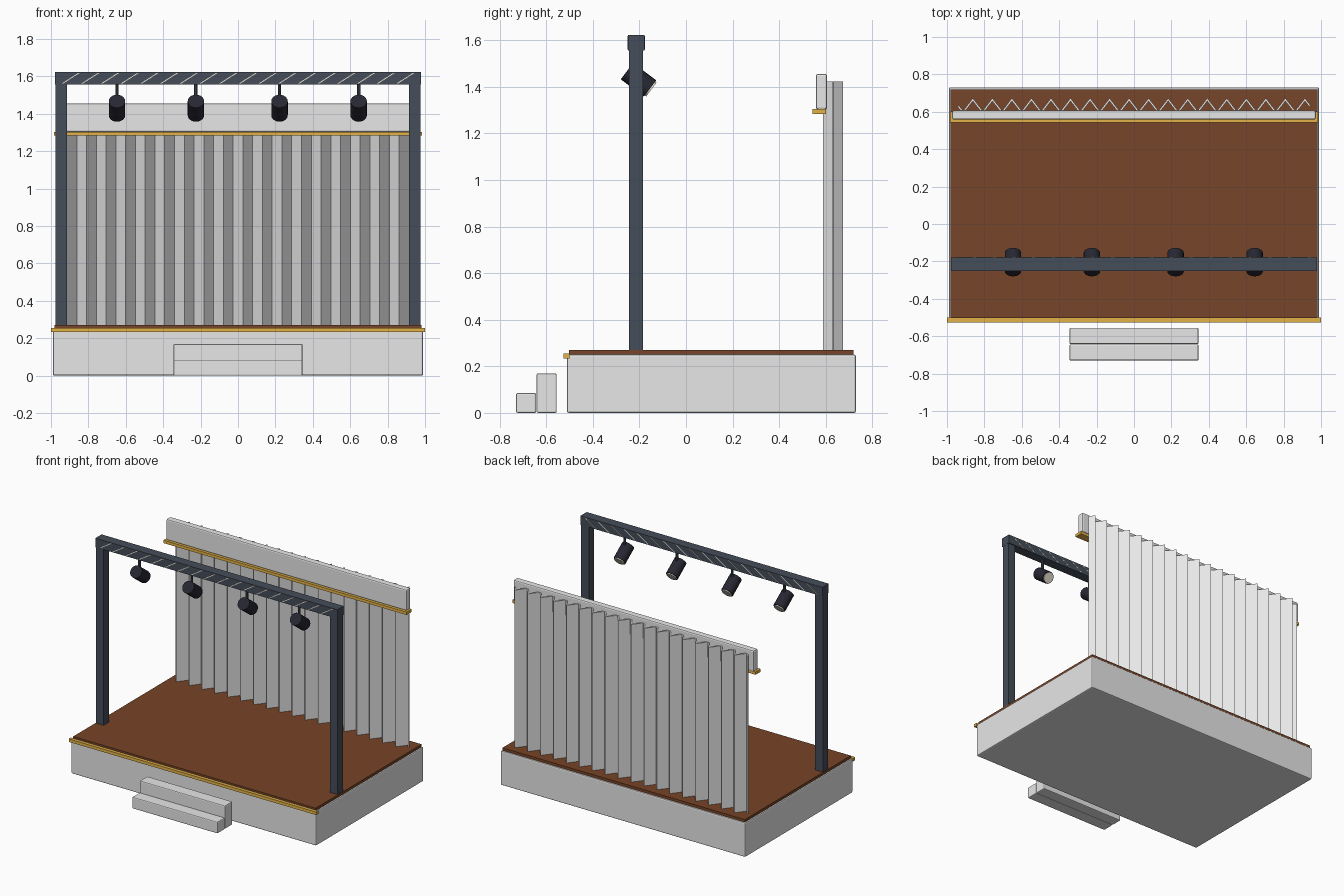
import bpy, math
from mathutils import Vector

if "Cube" in bpy.data.objects:
    bpy.data.objects.remove(bpy.data.objects["Cube"])


def material(name, rgb):
    m = bpy.data.materials.new(name)
    m.diffuse_color = (*rgb, 1)
    m.use_nodes = True
    m.node_tree.nodes["Principled BSDF"].inputs["Base Color"].default_value = m.diffuse_color
    return m


GREY = material("light grey", (0.8, 0.8, 0.8))
BROWN = material("brown wood", (0.185, 0.058, 0.021))
GOLD = material("gold trim", (0.78, 0.45, 0.065))
STEEL = material("dark steel", (0.06, 0.075, 0.1))
BLACK = material("lamp black", (0.02, 0.02, 0.032))
LENS = material("warm white", (0.85, 0.8, 0.68))


def mesh_object(name, verts, faces, mat):
    me = bpy.data.meshes.new(name)
    me.from_pydata(verts, [], faces)
    me.materials.append(mat)
    ob = bpy.data.objects.new(name, me)
    bpy.context.collection.objects.link(ob)
    return ob


def box(name, x, y, z, mat, bevel=0):
    """Box from (min, max) pairs."""
    verts = [(a, b, c) for a in x for b in y for c in z]
    faces = [(0, 1, 3, 2), (4, 6, 7, 5), (0, 4, 5, 1),
             (2, 3, 7, 6), (0, 2, 6, 4), (1, 5, 7, 3)]
    ob = mesh_object(name, verts, faces, mat)
    if bevel:
        mod = ob.modifiers.new("bevel", 'BEVEL')
        mod.width, mod.segments = bevel, 2
    return ob


def cylinder(name, start, end, radius, mat, sides=20):
    start, end = Vector(start), Vector(end)
    axis = end - start
    bpy.ops.mesh.primitive_cylinder_add(vertices=sides, radius=radius,
                                        depth=axis.length, location=(start + end) / 2)
    ob = bpy.context.object
    ob.name = name
    ob.rotation_euler = axis.to_track_quat('Z', 'Y').to_euler()
    ob.data.materials.append(mat)
    bpy.ops.object.shade_smooth_by_angle(angle=math.radians(35))
    return ob


# Stage platform, deck, front trim and steps
box("platform", (-0.99, 0.99), (-0.512, 0.73), (0, 0.25), GREY, 0.008)
box("deck", (-0.98, 0.98), (-0.503, 0.72), (0.25, 0.27), BROWN)
box("deck_trim", (-1, 1), (-0.526, -0.501), (0.234, 0.256), GOLD)
box("lower_step", (-0.345, 0.345), (-0.73, -0.643), (0, 0.085), GREY, 0.007)
box("upper_step", (-0.345, 0.345), (-0.642, -0.555), (0, 0.17), GREY, 0.007)

# Pleated curtain: four samples per wave, given thickness
WAVES, HALF = 18, 0.94
count = WAVES * 4 + 1
verts, faces = [], []
for i in range(count):
    x = -HALF + 2 * HALF * i / (count - 1)
    y = 0.631 - 0.034 * math.sin(i * math.pi / 2)
    verts += [(x, y, 0.27), (x, y, 1.422)]
    if i:
        faces.append((2 * i - 2, 2 * i, 2 * i + 1, 2 * i - 1))
curtain = mesh_object("curtain", verts, faces, GREY)
solid = curtain.modifiers.new("thickness", 'SOLIDIFY')
solid.thickness, solid.offset, solid.use_even_offset = 0.01, 0, True

# Valance over the curtain with its trim
box("valance", (-0.972, 0.972), (0.558, 0.606), (1.303, 1.456), GREY, 0.009)
box("valance_trim", (-0.983, 0.983), (0.543, 0.601), (1.283, 1.304), GOLD)

# Lighting frame
for side, name in ((-1, "left_post"), (1, "right_post")):
    box(name, sorted((side * 0.915, side * 0.977)), (-0.245, -0.185), (0.27, 1.56), STEEL)
box("truss_beam", (-0.978, 0.978), (-0.25, -0.178), (1.557, 1.623), STEEL)

# Thin diagonal lines on both long faces of the beam
LINES, RUN, WIDE = 18, 0.1, 0.009
for label, y in (("front", (-0.252, -0.249)), ("back", (-0.179, -0.176))):
    verts, faces = [], []
    for i in range(LINES):
        x = -0.945 + i * (1.89 - RUN) / (LINES - 1)
        b = len(verts)
        for yy in y:
            verts += [(x, yy, 1.561), (x + WIDE, yy, 1.561),
                      (x + RUN, yy, 1.619), (x + RUN - WIDE, yy, 1.619)]
        faces += [(b, b + 1, b + 2, b + 3), (b + 7, b + 6, b + 5, b + 4)]
        faces += [(b + k, b + 4 + k, b + 4 + (k + 1) % 4, b + (k + 1) % 4) for k in range(4)]
    mesh_object("truss_lines_" + label, verts, faces, LENS)

# Spotlights hung from the beam, aimed back and down
aim = Vector((0, 0.8, -0.6))
for i, x in enumerate((-0.647, -0.225, 0.222, 0.645), 1):
    mid = Vector((x, -0.204, 1.43))
    cylinder(f"spotlight_rod_{i}", (x, -0.214, 1.46), (x, -0.214, 1.56), 0.009, STEEL, 8)
    cylinder(f"spotlight_can_{i}", mid - aim * 0.062, mid + aim * 0.062, 0.044, BLACK)
    cylinder(f"spotlight_lens_{i}", mid + aim * 0.06, mid + aim * 0.069, 0.037, LENS)
